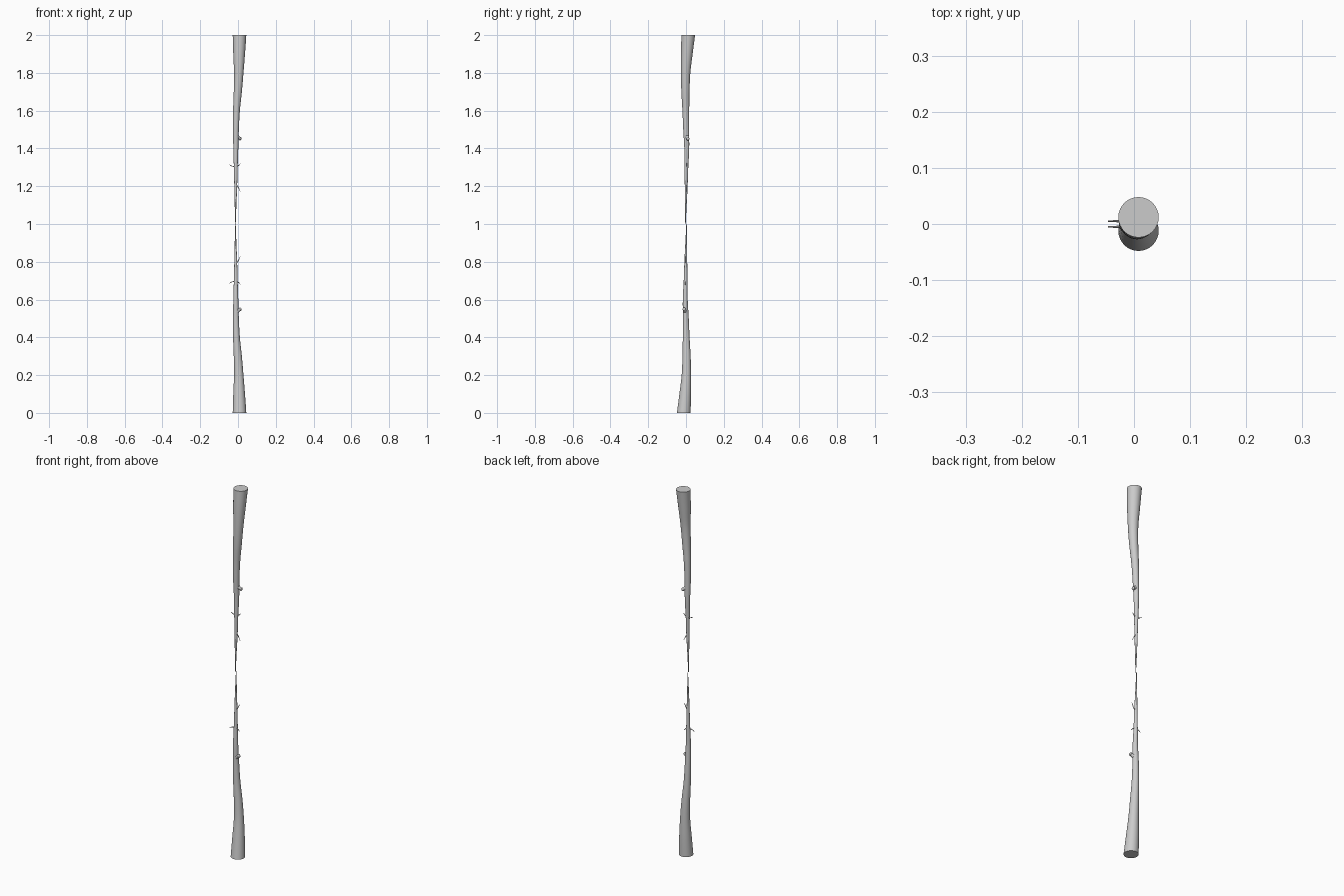
import bpy, bmesh, math
from mathutils import Vector

if "Cube" in bpy.data.objects:
    bpy.data.objects.remove(bpy.data.objects["Cube"])

SIDES = 32


def catmull(a, b, c, d, t):
    return [0.5 * (2 * q + (r - p) * t + (2 * p - 5 * q + 4 * r - s) * t * t
                   + (3 * q - p - 3 * r + s) * t ** 3) for p, q, r, s in zip(a, b, c, d)]


def smooth_path(pts, steps):
    ext = [pts[0]] + pts + [pts[-1]]
    out = []
    for i in range(len(pts) - 1):
        out += [catmull(*ext[i:i + 4], k / steps) for k in range(steps)]
    return out + [pts[-1]]


def tube(name, pts, sides, steps=4, level=False):
    """Capped tube through (x, y, z, radius) points; level keeps rings horizontal."""
    path = smooth_path(pts, steps)
    bm = bmesh.new()
    rings = []
    for i, (x, y, z, r) in enumerate(path):
        a, b = path[max(i - 1, 0)], path[min(i + 1, len(path) - 1)]
        u, v = Vector((1, 0, 0)), Vector((0, 1, 0))
        if not level:
            d = (Vector(b[:3]) - Vector(a[:3])).normalized()
            u = v.cross(d).normalized()
            v = d.cross(u)
        rings.append([bm.verts.new(Vector((x, y, z)) + r * (
            u * math.cos(math.tau * k / sides) + v * math.sin(math.tau * k / sides)))
            for k in range(sides)])
    for lo, hi in zip(rings, rings[1:]):
        for k in range(sides):
            n = (k + 1) % sides
            bm.faces.new((lo[k], lo[n], hi[n], hi[k]))
    bm.faces.new(rings[0][::-1])
    bm.faces.new(rings[-1])
    bmesh.ops.recalc_face_normals(bm, faces=bm.faces)
    mesh = bpy.data.meshes.new(name)
    bm.to_mesh(mesh)
    bm.free()
    ob = bpy.data.objects.new(name, mesh)
    bpy.context.collection.objects.link(ob)
    bpy.ops.object.select_all(action='DESELECT')
    ob.select_set(True)
    bpy.context.view_layer.objects.active = ob
    bpy.ops.object.shade_smooth_by_angle(angle=math.radians(40))
    return ob


# Branch: height measured from the thin tip up to the cut end
parts = [tube("branch", [
    (-.013, -.003, 0, .0012), (-.013, -.001, .1, .0045), (-.012, .001, .2, .0075),
    (-.012, .002, .3, .010), (-.0115, .004, .4, .013), (-.011, .001, .5, .0155),
    (-.008, -.001, .6, .018), (-.001, -.003, .7, .0215), (.004, -.002, .8, .025),
    (.006, .004, .9, .031), (.008, .012, 1, .036)], SIDES, 6, True)]

# Knob: a short broken stub
parts.append(tube("knob", [(-.008, .004, .464, .012), (.002, .007, .458, .009),
                           (.009, .009, .453, .008), (.014, .010, .451, .009),
                           (.018, .010, .450, .004)], 12))

# Thorns: thin twigs
for pts in ([(-.014, .003, .303, .003), (-.03, .005, .306, .002), (-.046, .005, .314, .001)],
            [(-.010, .003, .302, .003), (.003, .004, .310, .002), (.013, .004, .321, .001)],
            [(-.011, .001, .212, .003), (.001, .002, .194, .002), (.012, .002, .172, .001)]):
    parts.append(tube("thorn", pts, 8))

# Upper branch stands on the middle; the lower one is the same turned over
for ob in parts:
    low = ob.copy()
    bpy.context.collection.objects.link(low)
    low.name = "lower_" + ob.name
    low.location.z = 1
    low.rotation_euler.x = math.pi
    ob.name = "upper_" + ob.name
    ob.location.z = 1
